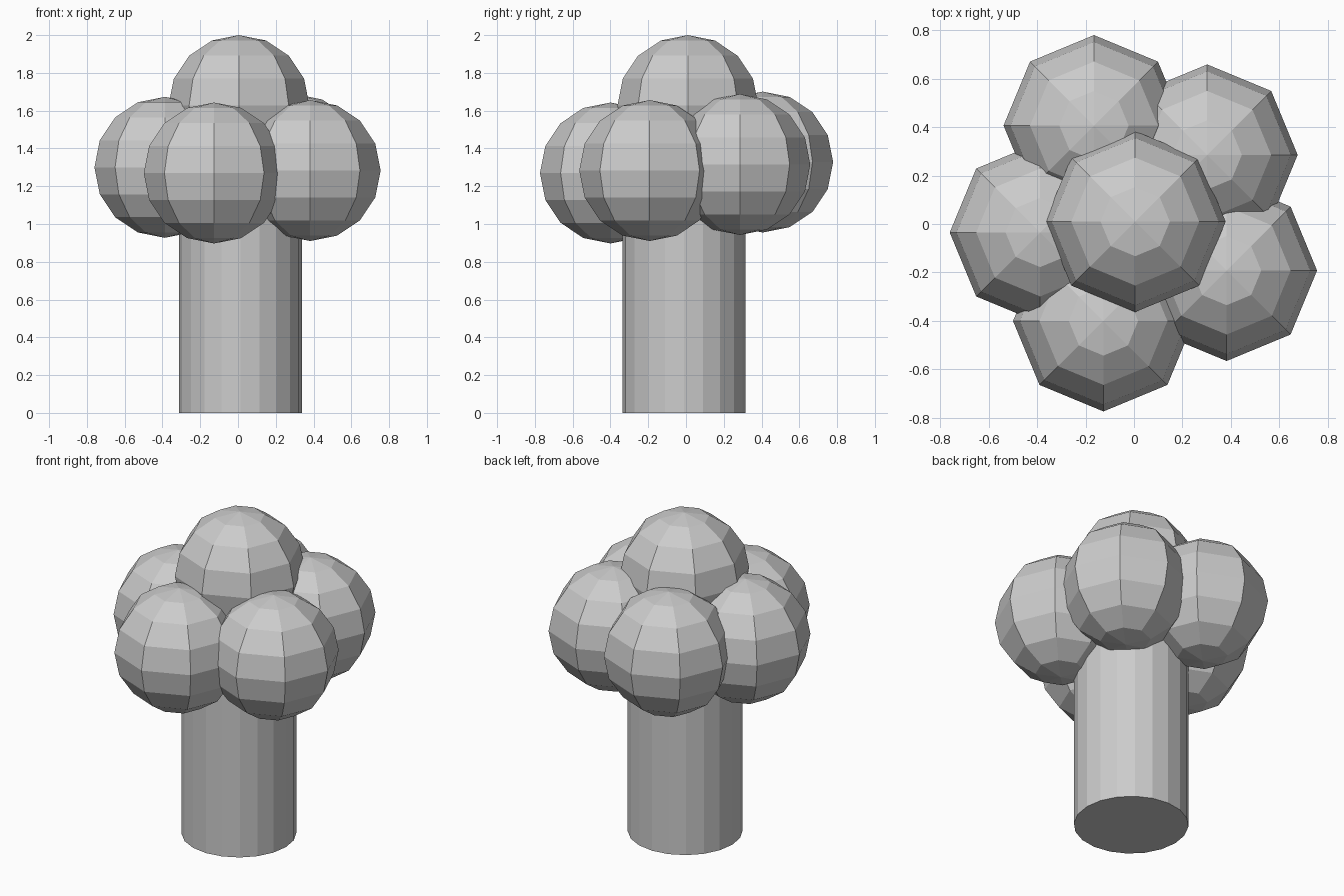
import bpy

if "Cube" in bpy.data.objects:
    bpy.data.objects.remove(bpy.data.objects["Cube"])

# Trunk: straight faceted cylinder running up into the foliage
TRUNK_TOP = 1.3
bpy.ops.mesh.primitive_cylinder_add(vertices=20, radius=0.325, depth=TRUNK_TOP,
                                    location=(0.013, -0.01, TRUNK_TOP / 2))
bpy.context.object.name = "trunk"

# Foliage: one crown ball over a ring of five low-poly balls
FOLIAGE = {
    "foliage_crown": (0.005, 0.01, 1.627),
    "foliage_back_left": (-0.165, 0.406, 1.328),
    "foliage_back_right": (0.302, 0.285, 1.315),
    "foliage_right": (0.382, -0.192, 1.283),
    "foliage_front": (-0.126, -0.400, 1.270),
    "foliage_left": (-0.387, -0.035, 1.300),
}
for name, loc in FOLIAGE.items():
    bpy.ops.mesh.primitive_uv_sphere_add(segments=8, ring_count=8,
                                         radius=0.373, location=loc)
    bpy.context.object.name = name
